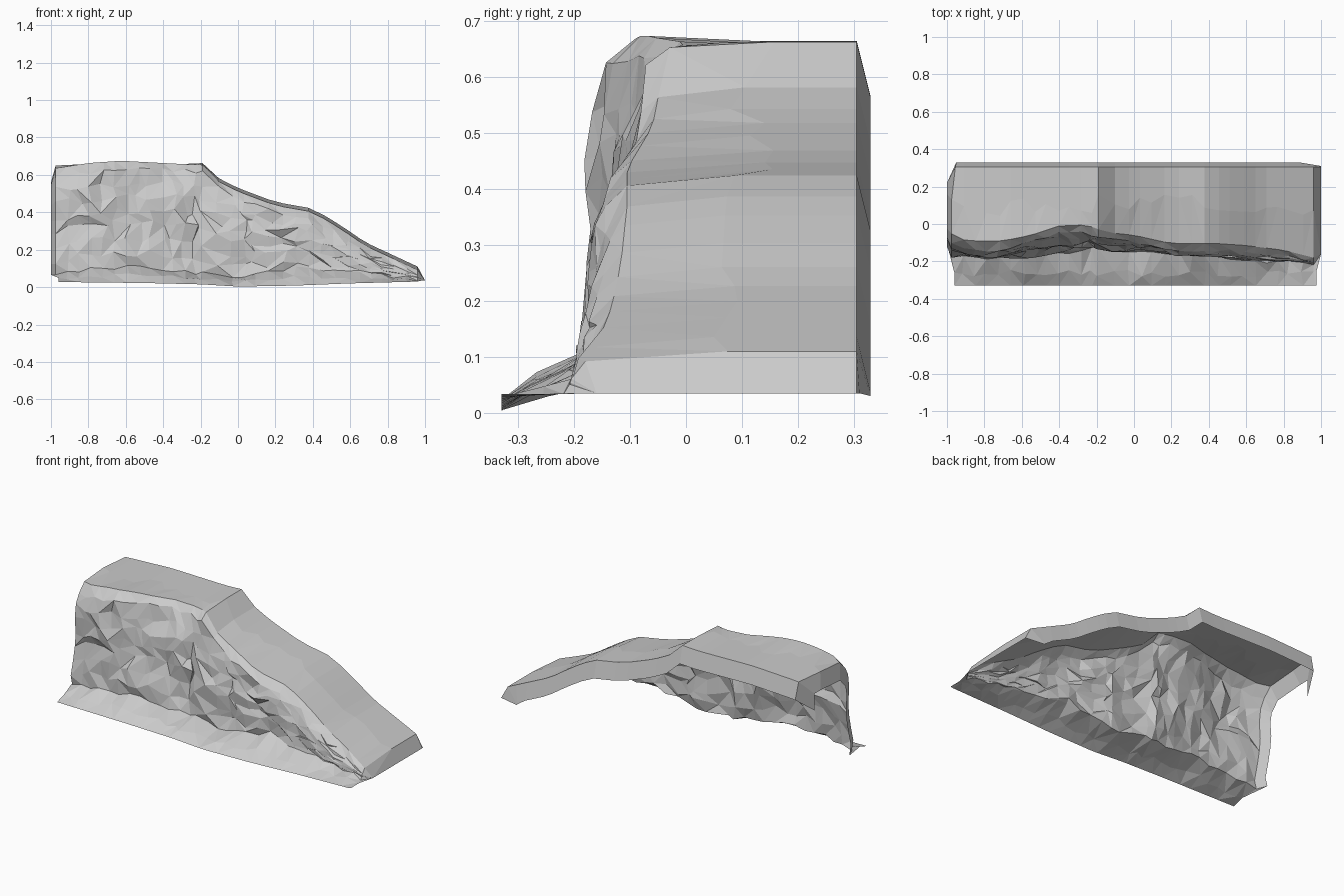
import bpy, bmesh, random
from mathutils import Vector, noise

if "Cube" in bpy.data.objects:
    bpy.data.objects.remove(bpy.data.objects["Cube"])
random.seed(7)


def curve(points):
    """Piecewise linear function through (x, value) pairs."""
    def f(x):
        if x <= points[0][0]:
            return points[0][1]
        for (a, va), (b, vb) in zip(points, points[1:]):
            if x <= b:
                return va + (vb - va) * (x - a) / (b - a)
        return points[-1][1]
    return f


# outlines read along the length of the cliff
crest_z = curve([(-.98, .65), (-.65, .665), (-.3, .658), (-.19, .663), (-.1, .58), (0, .53),
                 (.2, .455), (.4, .42), (.55, .33), (.68, .24), (.96, .11)])
crest_y = curve([(-.98, -.05), (-.9, -.09), (-.7, -.09), (-.55, -.06), (-.4, -.01), (-.25, -.005),
                 (-.15, -.045), (0, -.06), (.2, -.105), (.45, -.105), (.6, -.115), (.8, -.14), (.96, -.18)])
base_y = curve([(-1, -.16), (-.8, -.19), (-.6, -.18), (-.4, -.16), (-.2, -.125), (0, -.15), (.2, -.155),
                (.4, -.18), (.6, -.2), (.96, -.21)])
base_z = curve([(-1, .06), (-.85, .09), (-.5, .11), (-.25, .08), (0, .06), (.3, .1),
                (.6, .075), (.96, .045)])
foot_z = curve([(-1, .028), (-.5, .022), (-.2, .015), (0, .003), (.3, .008), (.6, .02), (.97, .03)])

# crest height offset, then depth and drop of the chamfer below it
crest_dz = curve([(-.98, -.015), (-.8, .005), (-.6, .01), (-.3, 0), (-.1, -.018), (.96, -.018)])
rim_y = curve([(-.98, .05), (-.5, .04), (-.3, .045), (.3, .035), (.7, .035), (.96, .02)])
rim_drop = curve([(-.98, .05), (-.3, .035), (.3, .04), (.7, .035), (.96, .025)])

# wall section: (height fraction, depth fraction from base to rim)
WALL = [(.14, .16), (.29, .26), (.44, .34), (.58, .4), (.72, .5), (.86, .74)]
top_row = len(WALL) + 4


def jit(a):
    return random.uniform(-a, a)


def section(x, rough=1.0):
    """Foot apron, rocky wall, chamfer, crest, top slab and back lip at one station."""
    by, bz, cy, cz = base_y(x), base_z(x), crest_y(x), crest_z(x)
    kz = cz + crest_dz(x)
    ry, rz = cy - rim_y(x), kz - rim_drop(x)
    foot_x = max(-.96, min(.97, x))
    pts = [(foot_x, -.33, foot_z(x)),
           (foot_x + jit(.012) * rough, -.265 + jit(.02), foot_z(x) * .5 + bz * .5 + jit(.01)),
           (x, by + jit(.01), bz + jit(.012))]
    size = max(0, min(1, (rz - bz) / .3))
    for t, s in WALL:
        z = bz + (rz - bz) * t
        bump = noise.noise(Vector((x * 4.5, z * 5, 3.1))) * .025
        pts.append((x + jit(.022) * rough * size,
                    by + (ry - by) * s + (bump + jit(.014)) * size,
                    z + jit(.024) * size))
    pts.append((x, ry + jit(.012) * rough, rz + jit(.012) * rough))
    pts.append((x, cy, kz))
    pts.append((x, .1 + jit(.06), cz))
    pts.append((x, .305, cz))
    pts.append((min(x, .88), .33, max(.03, cz - .1)))
    return pts


# stations along x, unevenly spaced like hand-cut rock
xs = [-.975, -.91]
while xs[-1] < .86:
    xs.append(xs[-1] + random.uniform(.055, .08))
xs = [x for x in xs if x < .91 and abs(x + .19) > .03] + [-.19, .96]
xs.sort()
columns = [section(x, 0 if x in (xs[0], xs[-1]) else 1) for x in xs]

# left return flange folded back behind the wall and under the top
flange = []
for i, (x, y, z) in enumerate(columns[0]):
    if i < 2:
        flange.append((x, y, z))
    elif i < top_row:
        k = max(0, (i - top_row + 4) / 4)
        flange.append((-1, y + .06, z - .085 * k))
    else:
        flange.append((-1, min(y + .03, .22), z - .09))
# the top back left corner is cut off
columns[0][-2] = (-.955, .305, crest_z(-.975))
columns[0][-1] = (-.95, .33, crest_z(-.975) - .1)
columns.insert(0, flange)

# right end drops to the ground
end = []
for i, (x, y, z) in enumerate(columns[-1]):
    if i < 2:
        end.append((.975, y, .034))
    else:
        end.append((1, min(max(y, -.16), .31), .035))
columns.append(end)

# skin the stations into one open faceted shell
bm = bmesh.new()
grid = [[bm.verts.new(p) for p in col] for col in columns]
for a, b in zip(grid, grid[1:]):
    for i in range(len(a) - 1):
        q = [a[i], b[i], b[i + 1], a[i + 1]]
        if i < top_row + 1:
            if random.random() < .5:
                q = q[1:] + q[:1]
            bm.faces.new((q[0], q[1], q[2]))
            bm.faces.new((q[0], q[2], q[3]))
        else:
            bm.faces.new(q)
bmesh.ops.remove_doubles(bm, verts=bm.verts, dist=.0015)
mesh = bpy.data.meshes.new("cliff_ramp")
bm.to_mesh(mesh)
bm.free()
cliff = bpy.data.objects.new("cliff_ramp", mesh)
bpy.context.collection.objects.link(cliff)
